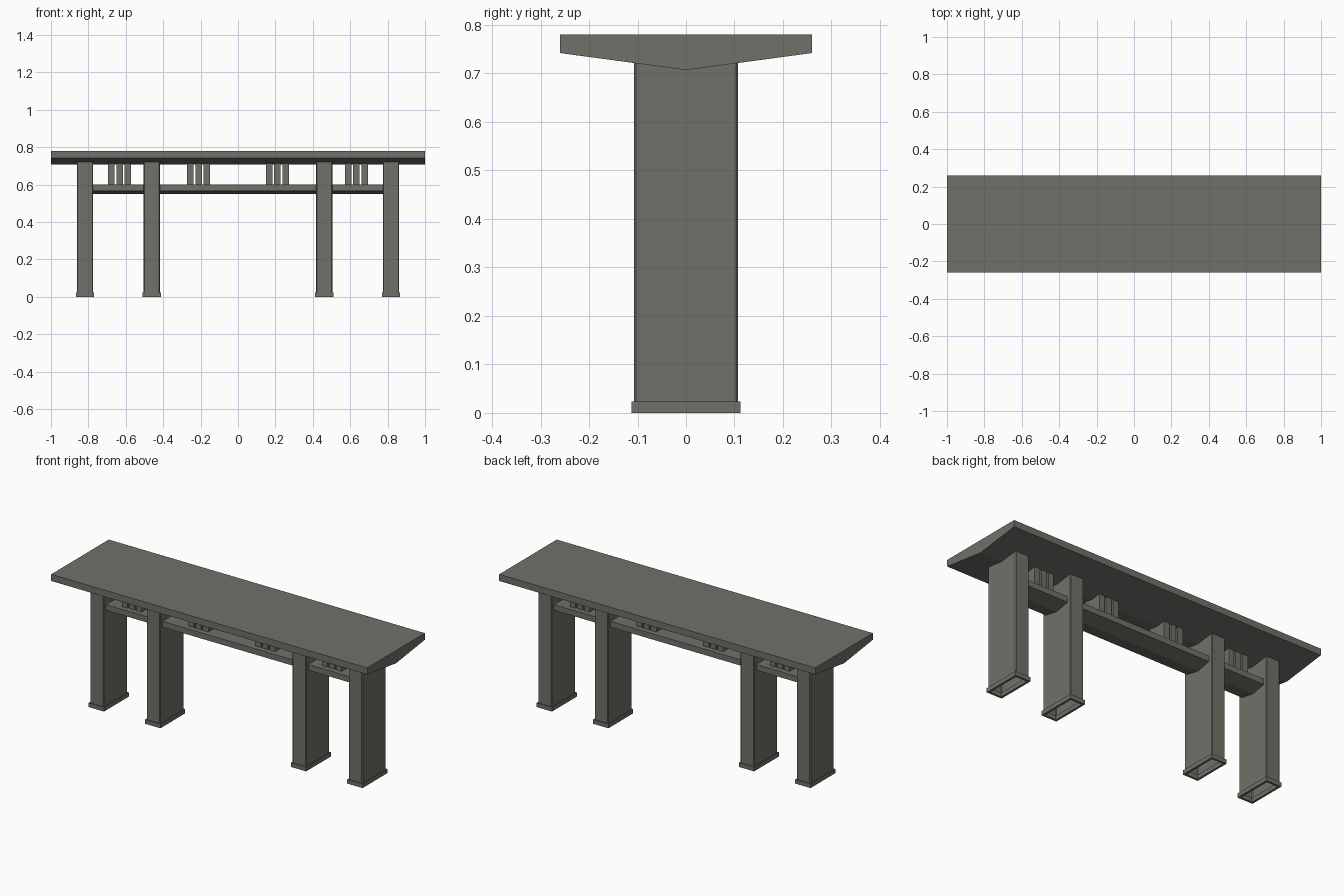
import bpy, bmesh

if "Cube" in bpy.data.objects:
    bpy.data.objects.remove(bpy.data.objects["Cube"])

stone = bpy.data.materials.new("warm grey")
stone.diffuse_color = (0.17, 0.162, 0.141, 1)
stone.use_nodes = True
stone.node_tree.nodes["Principled BSDF"].inputs["Base Color"].default_value = stone.diffuse_color


def finish(bm, name):
    bmesh.ops.recalc_face_normals(bm, faces=bm.faces)
    mesh = bpy.data.meshes.new(name)
    bm.to_mesh(mesh)
    bm.free()
    mesh.materials.append(stone)
    obj = bpy.data.objects.new(name, mesh)
    bpy.context.collection.objects.link(obj)
    return obj


def extrude(name, points, move, cap=True):
    """Extrude a closed outline; cap=False leaves the starting end open."""
    bm = bmesh.new()
    face = bm.faces.new([bm.verts.new(p) for p in points])
    out = bmesh.ops.extrude_face_region(bm, geom=[face], use_keep_orig=True)
    verts = [g for g in out["geom"] if isinstance(g, bmesh.types.BMVert)]
    bmesh.ops.translate(bm, verts=verts, vec=move)
    if not cap:
        bm.faces.remove(face)
    return finish(bm, name)


def v_slab(name, half_x, half_y, top, edge, ridge):
    """Long slab with a shallow V underside."""
    profile = [(-half_y, top), (-half_y, edge), (0, ridge), (half_y, edge), (half_y, top)]
    extrude(name, [(-half_x, y, z) for y, z in profile], (2 * half_x, 0, 0))


def rect(cx, hx, hy, z):
    return [(cx - hx, -hy, z), (cx + hx, -hy, z), (cx + hx, hy, z), (cx - hx, hy, z)]


def foot_ring(name, cx):
    """Open rectangular collar around the base of a leg."""
    bm = bmesh.new()
    loops = [rect(cx, 0.0485, 0.112, 0), rect(cx, 0.0485, 0.112, 0.024),
             rect(cx, 0.036, 0.100, 0.024), rect(cx, 0.036, 0.100, 0)]
    rings = [[bm.verts.new(p) for p in loop] for loop in loops]
    for a, b in zip(rings, rings[1:] + rings[:1]):
        for i in range(4):
            j = (i + 1) % 4
            bm.faces.new((a[i], a[j], b[j], b[i]))
    finish(bm, name)


# Top and lower shelf
v_slab("table_top", 1.0, 0.26, 0.78, 0.742, 0.707)
v_slab("lower_shelf", 0.79, 0.085, 0.60, 0.567, 0.55)

# Hollow legs with slightly chamfered corners, each with a foot collar
hx, hy, c = 0.0435, 0.107, 0.004
for n, cx in enumerate((-0.818, -0.461, 0.461, 0.818), 1):
    outline = [(cx - hx + c, -hy), (cx + hx - c, -hy), (cx + hx, -hy + c), (cx + hx, hy - c),
               (cx + hx - c, hy), (cx - hx + c, hy), (cx - hx, hy - c), (cx - hx, -hy + c)]
    extrude(f"leg_{n}", [(x, y, 0.01) for x, y in outline], (0, 0, 0.711), cap=False)
    foot_ring(f"foot_{n}", cx)

# Groups of three short struts between shelf and top
for g, cx in enumerate((-0.633, -0.211, 0.211, 0.633), 1):
    for s in (-1, 0, 1):
        extrude(f"strut_{g}_{s + 2}", rect(cx + s * 0.0445, 0.0175, 0.056, 0.598), (0, 0, 0.116))
